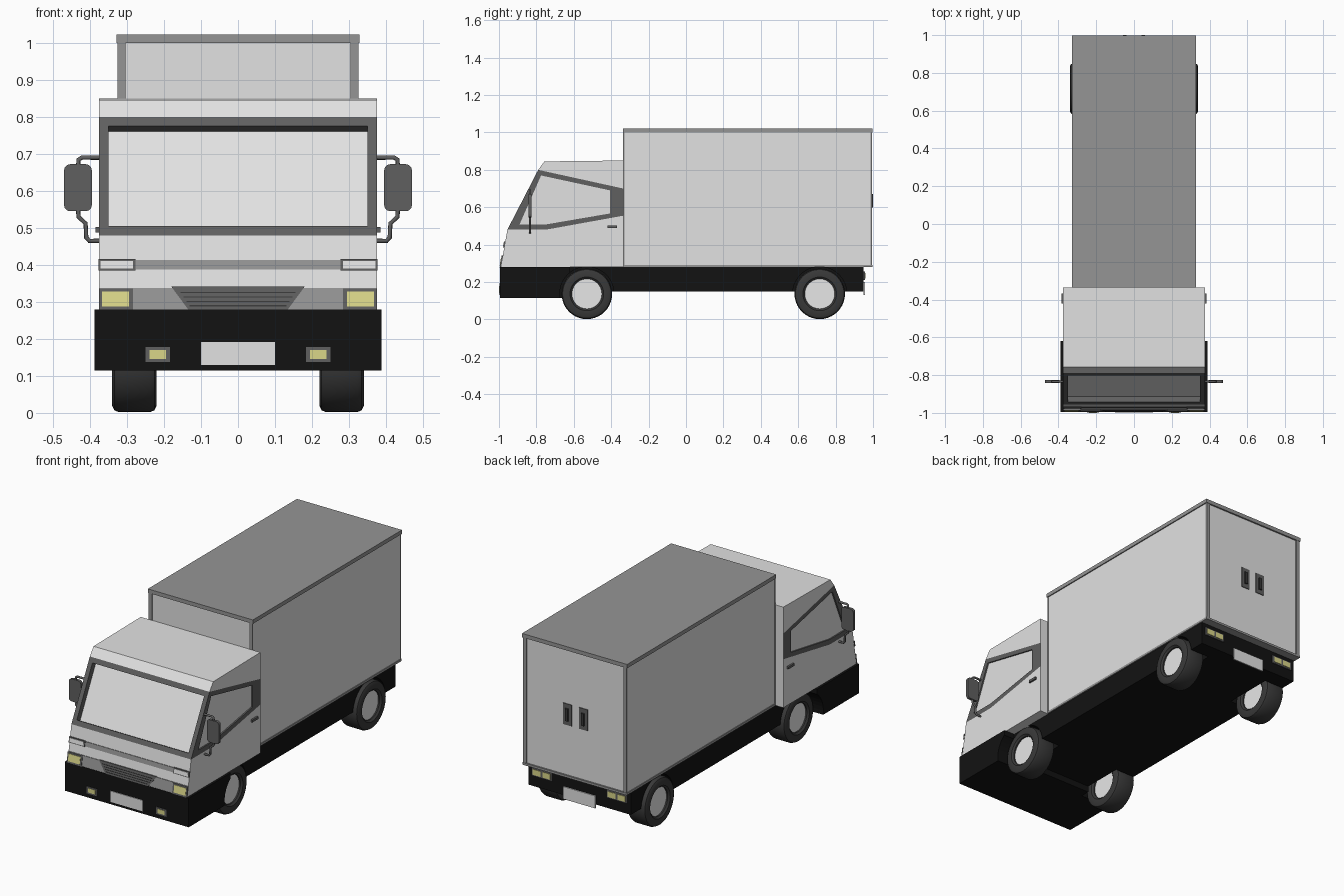
import bpy, bmesh, math
from mathutils import Vector

if "Cube" in bpy.data.objects:
    bpy.data.objects.remove(bpy.data.objects["Cube"])


def mat(name, r, g=None, b=None):
    m = bpy.data.materials.new(name)
    m.diffuse_color = (r, r if g is None else g, r if b is None else b, 1)
    m.use_nodes = True
    m.node_tree.nodes["Principled BSDF"].inputs["Base Color"].default_value = m.diffuse_color
    return m


BODY = mat("light_grey_paint", 0.76)
WHITE = mat("white_metal", 0.95)
TRIM = mat("mid_grey_trim", 0.30)
DARK = mat("dark_grey_plastic", 0.115)
BLACK = mat("black_chassis", 0.006)
TYRE = mat("tyre_rubber", 0.04)
LAMP = mat("lamp_yellow", 0.70, 0.67, 0.25)


def finish(name, bm, *mats):
    bmesh.ops.recalc_face_normals(bm, faces=bm.faces[:])
    me = bpy.data.meshes.new(name)
    bm.to_mesh(me)
    bm.free()
    for m in mats:
        me.materials.append(m)
    ob = bpy.data.objects.new(name, me)
    bpy.context.collection.objects.link(ob)
    return ob


def prism(name, front, back, m):
    bm = bmesh.new()
    f = [bm.verts.new(p) for p in front]
    b = [bm.verts.new(p) for p in back]
    n = len(f)
    bm.faces.new(f)
    bm.faces.new(b[::-1])
    for i in range(n):
        bm.faces.new((f[i], b[i], b[(i + 1) % n], f[(i + 1) % n]))
    return finish(name, bm, m)


def box(name, x0, x1, y0, y1, z0, z1, m):
    r = [(x0, z0), (x1, z0), (x1, z1), (x0, z1)]
    return prism(name, [(x, y0, z) for x, z in r], [(x, y1, z) for x, z in r], m)


def cab_y(z):  # sloping nose of the cab
    return -0.99 + (z - 0.28) * 0.175


def nose_plate(name, pts, t, m):
    return prism(name, [(x, cab_y(z) - t, z) for x, z in pts],
                 [(x, cab_y(z) + 0.002, z) for x, z in pts], m)


def rect(x0, x1, z0, z1):
    return [(x0, z0), (x1, z0), (x1, z1), (x0, z1)]


def smooth(ob, angle=35):
    bpy.ops.object.select_all(action='DESELECT')
    ob.select_set(True)
    bpy.context.view_layer.objects.active = ob
    bpy.ops.object.shade_smooth_by_angle(angle=math.radians(angle))


# Cab shell with framed, recessed windows
bm = bmesh.new()
W = 0.375
profile = dict(A=(-0.99, 0.28), B=(-0.955, 0.48), C=(-0.79, 0.80), D=(-0.757, 0.845),
               E=(-0.335, 0.85), F=(-0.335, 0.70), G=(-0.335, 0.555),
               I=(-0.335, 0.28), H=(-0.75, 0.48))
V = {s: {k: bm.verts.new((s * W, y, z)) for k, (y, z) in profile.items()} for s in (-1, 1)}


def window(outer, inner, recess):
    a = [bm.verts.new(p) for p in inner]
    b = [bm.verts.new(Vector(p) + Vector(recess)) for p in inner]
    n = len(outer)
    for i in range(n):
        j = (i + 1) % n
        bm.faces.new((outer[i], outer[j], a[j], a[i])).material_index = 1
        bm.faces.new((a[i], a[j], b[j], b[i])).material_index = 1
    bm.faces.new(b)


for s in (-1, 1):
    v = V[s]
    bm.faces.new([v[k] for k in "ABHGI"])
    bm.faces.new([v[k] for k in "CDEF"])
    glass = [(-0.89, 0.508), (-0.775, 0.77), (-0.405, 0.69), (-0.405, 0.567), (-0.75, 0.508)]
    window([v[k] for k in "BCFGH"], [(s * W, y, z) for y, z in glass], (-s * 0.008, 0, 0))
for p, q in ("AB", "CD", "DE", "EF", "FG", "GI", "IA"):
    bm.faces.new((V[-1][p], V[1][p], V[1][q], V[-1][q]))
slope = 0.165 / 0.32
screen = [(x, -0.955 + (z - 0.48) * slope, z)
          for x, z in rect(-0.35, 0.35, 0.505, 0.775)]
window([V[-1]["B"], V[1]["B"], V[1]["C"], V[-1]["C"]], screen, (0, 0.029, -0.015))
finish("cab", bm, BODY, DARK)

# Nose trim, grille and lamps
nose_plate("nose_panel", rect(-0.374, 0.374, 0.28, 0.338), 0.003, TRIM)
nose_plate("grille", [(-0.135, 0.28), (0.135, 0.28), (0.18, 0.341), (-0.18, 0.341)], 0.006, DARK)
for i in range(4):
    z = 0.288 + i * 0.012
    w = 0.125 + (z - 0.28) * 0.7
    nose_plate("grille_slot", rect(-w, w, z, z + 0.003), 0.0075, TYRE)
nose_plate("nose_strip", rect(-0.28, 0.28, 0.388, 0.413), 0.003, TRIM)
for s in (-1, 1):
    def side(x0, x1, z0, z1):
        return rect(s * x0, s * x1, z0, z1)
    nose_plate("headlight_housing", side(0.284, 0.376, 0.279, 0.336), 0.006, DARK)
    nose_plate("headlight", side(0.294, 0.368, 0.288, 0.328), 0.008, LAMP)
    nose_plate("indicator_housing", side(0.277, 0.377, 0.385, 0.416), 0.006, DARK)
    nose_plate("indicator", side(0.284, 0.371, 0.390, 0.411), 0.008, BODY)

# Bumper and chassis with round wheel wells
bumper = box("front_bumper", -0.388, 0.388, -0.995, -0.62, 0.115, 0.28, BLACK)
chassis = box("chassis", -0.32, 0.32, -0.64, 0.95, 0.15, 0.2795, BLACK)
AXLES = (-0.53, 0.715)
for y in AXLES:
    for s in (-1, 1):
        bpy.ops.mesh.primitive_cylinder_add(vertices=40, radius=0.145, depth=0.24,
                                            location=(s * 0.32, y, 0.137),
                                            rotation=(0, math.pi / 2, 0))
        cutter = bpy.context.object
        cutter.hide_render = True
        for ob in ((bumper, chassis) if y < 0 else (chassis,)):
            mod = ob.modifiers.new("wheel_well", 'BOOLEAN')
            mod.operation, mod.solver, mod.object = 'DIFFERENCE', 'EXACT', cutter
            bpy.context.view_layer.objects.active = ob
            bpy.ops.object.modifier_apply(modifier=mod.name)
        bpy.data.objects.remove(cutter)
box("front_plate", -0.1, 0.1, -0.999, -0.99, 0.13, 0.192, BODY)
for s in (-1, 1):
    x0, x1 = sorted((s * 0.184, s * 0.25))
    box("fog_lamp_housing", x0, x1, -0.998, -0.99, 0.138, 0.178, DARK)
    box("fog_lamp", x0 + 0.011, x1 - 0.011, -1.0, -0.99, 0.146, 0.170, LAMP)

# Wheels: lathed tyre and pale hub
ring = [(0.08, 0.05), (0.09, 0.059), (0.118, 0.06), (0.130, 0.054), (0.135, 0.042)]
ring += [(r, -x) for r, x in ring[::-1]]
N = 40
for y in AXLES:
    for s in (-1, 1):
        bm = bmesh.new()
        loops = [[bm.verts.new((s * 0.28 + x, y + r * math.cos(a), 0.137 + r * math.sin(a)))
                  for r, x in ring] for a in (2 * math.pi * i / N for i in range(N))]
        for i in range(N):
            p, q = loops[i], loops[(i + 1) % N]
            for k in range(len(ring)):
                j = (k + 1) % len(ring)
                bm.faces.new((p[k], p[j], q[j], q[k]))
        smooth(finish("tyre", bm, TYRE))
        bpy.ops.mesh.primitive_cylinder_add(vertices=N, radius=0.081, depth=0.084,
                                            location=(s * 0.28, y, 0.137),
                                            rotation=(0, math.pi / 2, 0))
        hub = bpy.context.object
        hub.name = "wheel_hub"
        hub.data.materials.append(WHITE)
        smooth(hub)

# Cargo box with roof, rails and corner posts
box("cargo_box", -0.323, 0.323, -0.331, 0.988, 0.282, 1.005, BODY)
box("cargo_roof", -0.329, 0.329, -0.337, 0.997, 1.0, 1.022, TRIM)
box("cargo_floor_rail", -0.327, 0.327, -0.334, 0.997, 0.2795, 0.292, TRIM)
for s in (-1, 1):
    x0, x1 = sorted((s * 0.304, s * 0.325))
    box("front_post", x0, x1, -0.336, -0.33, 0.285, 1.0, TRIM)
    box("rear_post", x0, x1, 0.986, 0.995, 0.285, 1.0, TRIM)
    # Rear door latches
    c = s * 0.05
    box("latch_plate", c - 0.027, c + 0.027, 0.986, 0.992, 0.575, 0.695, DARK)
    box("latch_handle", c - 0.009, c + 0.009, 0.99, 1.0, 0.60, 0.67, TYRE)
    # Rear lamps
    c = s * 0.235
    box("rear_lamp_housing", c - 0.065, c + 0.065, 0.949, 0.956, 0.21, 0.257, DARK)
    for d in (-0.03, 0.03):
        box("rear_lamp", c + d - 0.024, c + d + 0.024, 0.95, 0.959, 0.218, 0.249, LAMP)
box("rear_plate", -0.1, 0.1, 0.949, 0.956, 0.13, 0.2, BODY)

# Door handles and wing mirrors on tube arms
for s in (-1, 1):
    x0, x1 = sorted((s * 0.374, s * 0.385))
    box("door_handle", x0, x1, -0.42, -0.368, 0.488, 0.502, DARK)
    shell = box("wing_mirror", *sorted((s * 0.395, s * 0.47)), -0.842, -0.826, 0.545, 0.672, DARK)
    bm = bmesh.new()
    bm.from_mesh(shell.data)
    edges = [e for e in bm.edges if abs(e.verts[0].co.y - e.verts[1].co.y) > 0.01]
    bmesh.ops.bevel(bm, geom=edges, offset=0.016, segments=3, affect='EDGES', profile=0.5)
    bm.to_mesh(shell.data)
    bm.free()
    for path in ([(0.37, 0.69), (0.422, 0.69), (0.431, 0.684), (0.432, 0.665)],
                 [(0.432, 0.55), (0.431, 0.53), (0.412, 0.512), (0.41, 0.474),
                  (0.402, 0.465), (0.37, 0.465)]):
        cu = bpy.data.curves.new("mirror_arm", 'CURVE')
        cu.dimensions = '3D'
        cu.bevel_depth, cu.bevel_resolution, cu.use_fill_caps = 0.006, 2, True
        sp = cu.splines.new('POLY')
        sp.points.add(len(path) - 1)
        for p, (x, z) in zip(sp.points, path):
            p.co = (s * x, -0.834, z, 1)
        cu.materials.append(DARK)
        bpy.context.collection.objects.link(bpy.data.objects.new("mirror_arm", cu))
